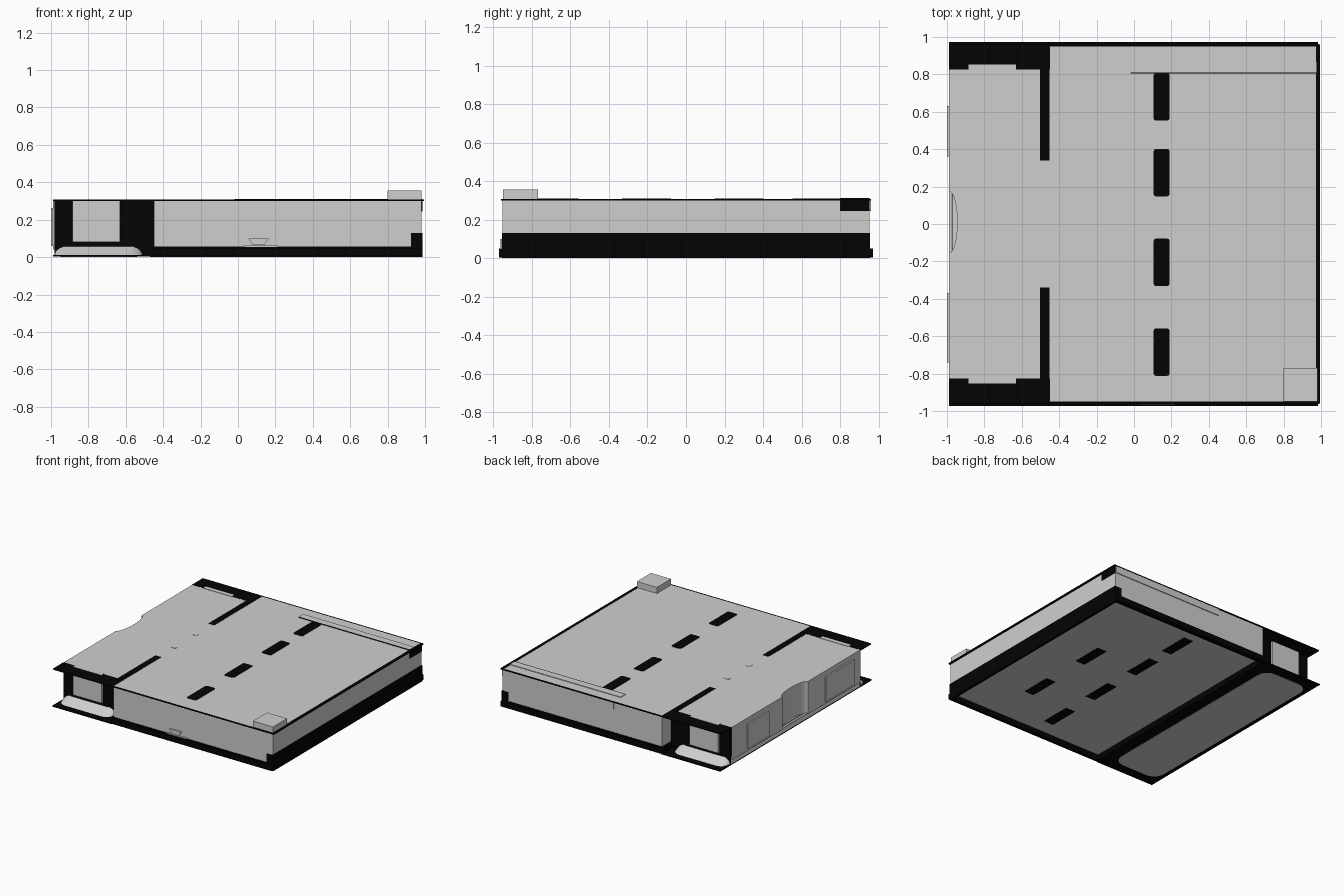
import bpy, bmesh, math

if "Cube" in bpy.data.objects:
    bpy.data.objects.remove(bpy.data.objects["Cube"])


def material(name, v):
    m = bpy.data.materials.new(name)
    m.diffuse_color = (v[0], v[1], v[2], 1)
    m.use_nodes = True
    m.node_tree.nodes["Principled BSDF"].inputs["Base Color"].default_value = m.diffuse_color
    return m


LIGHT = material("light_grey", (0.635, 0.625, 0.61))
BLACK = material("black", (0.0012, 0.0012, 0.0012))


def prism(name, outline, z0, z1, mat, inset=(0, 0), caps="bt", skip=(), flip=False):
    """Extrude an outline upwards. inset slopes the sides, caps picks bottom/top,
    skip leaves out hidden sides, flip turns the faces inwards."""
    bm = bmesh.new()
    n = len(outline)
    cx = sum(p[0] for p in outline) / n
    cy = sum(p[1] for p in outline) / n
    low = [bm.verts.new((x, y, z0)) for x, y in outline]
    top = [bm.verts.new((x - math.copysign(inset[0], x - cx), y - math.copysign(inset[1], y - cy), z1))
           for x, y in outline]
    if "b" in caps:
        bm.faces.new(low[::-1])
    if "t" in caps:
        bm.faces.new(top)
    for i in range(n):
        j = (i + 1) % n
        if i not in skip:
            bm.faces.new((low[i], low[j], top[j], top[i]))
    if flip:
        bmesh.ops.reverse_faces(bm, faces=bm.faces)
    me = bpy.data.meshes.new(name)
    bm.to_mesh(me)
    bm.free()
    me.materials.append(mat)
    ob = bpy.data.objects.new(name, me)
    bpy.context.collection.objects.link(ob)
    return ob


def box(name, x0, x1, y0, y1, z0, z1, mat, **kw):
    # side order: front, right, back, left
    return prism(name, [(x0, y0), (x1, y0), (x1, y1), (x0, y1)], z0, z1, mat, **kw)


def rounded(x0, x1, y0, y1, r, seg=6):
    pts = []
    for cx, cy, a in ((x1 - r, y1 - r, 0), (x0 + r, y1 - r, 90), (x0 + r, y0 + r, 180), (x1 - r, y0 + r, 270)):
        for i in range(seg + 1):
            t = math.radians(a + 90 * i / seg)
            pts.append((cx + r * math.cos(t), cy + r * math.sin(t)))
    return pts


# Main hall: light body, black skirt, and a light floor recessed inside the skirt
FLOOR = 0.045
box("main_hall", -0.45, 0.98, -0.953, 0.953, 0.055, 0.306, LIGHT, caps="t", skip=(3,))
box("hall_floor", -0.45, 0.97, -0.945, 0.945, FLOOR, FLOOR + 0.005, LIGHT, caps="b", skip=(0, 1, 2, 3))
box("skirt_right", 0.965, 0.986, -0.956, 0.956, 0.0, 0.13, BLACK)
box("skirt_left", -0.47, -0.44, -0.956, 0.956, 0.0, 0.055, BLACK)
box("right_plinth", 0.925, 0.984, -0.9555, 0.9555, 0.055, 0.13, BLACK, caps="", skip=(1, 3))

# Thin black roof rim
box("rim_right", 0.972, 0.995, -0.96, 0.96, 0.3, 0.308, BLACK)

# Black panels on the roof and underside
for i, y in enumerate((-0.685, -0.205, 0.275, 0.68)):
    prism("roof_panel_%d" % i, rounded(0.105, 0.19, y - 0.127, y + 0.127, 0.012, 2), 0.304, 0.309, BLACK, caps="t")
    box("floor_panel_%d" % i, 0.105, 0.19, y - 0.127, y + 0.127, FLOOR - 0.002, FLOOR, BLACK, caps="b")
for i, y in enumerate((-0.44, 0.15)):
    box("floor_side_panel_%d" % i, 0.5, 0.585, y - 0.127, y + 0.127, FLOOR - 0.002, FLOOR, BLACK, caps="b")

# Corner box on the roof
box("roof_box", 0.8, 0.98, -0.95, -0.77, 0.306, 0.356, LIGHT, caps="t")

# Back roof channel
box("channel_strip", -0.02, 0.975, 0.81, 0.867, 0.305, 0.311, LIGHT, caps="t", flip=True)
box("channel_front", -0.02, 0.975, 0.805, 0.81, 0.305, 0.311, BLACK, caps="t")
box("channel_end", 0.978, 0.986, 0.8, 0.953, 0.245, 0.311, BLACK)
box("channel_back", -0.02, 0.975, 0.95, 0.96, 0.245, 0.3, LIGHT, skip=(0,))

# Small spout on the front
spout = box("front_spout", 0.055, 0.165, -0.963, -0.95, 0.065, 0.1, LIGHT, skip=(2,), flip=True)
for v in spout.data.vertices:
    if v.co.z < 0.08:
        v.co.x = 0.11 + (v.co.x - 0.11) * 0.55
box("spout_step", 0.035, 0.21, -0.965, -0.95, 0.055, 0.062, LIGHT, skip=(2,), flip=True)

# Side wing with a curved entrance bite in its left wall
outline = [(-0.45, -0.825), (-0.45, 0.825), (-0.988, 0.825)]
bite = [(-0.988 + 0.043 * math.sin(math.pi * i / 12), 0.01 + 0.165 * math.cos(math.pi * i / 12)) for i in range(13)]
prism("side_wing", outline + bite + [(-0.988, -0.825)], 0.04, 0.306, LIGHT, caps="t", skip=(0, 1, 16))
prism("entrance_floor", bite, 0.045, 0.05, LIGHT, caps="t", flip=True)

# Wing floor: black underside with a rounded light field, and a sloped kerb
box("wing_underside", -0.988, -0.455, -0.972, 0.972, 0.003, 0.011, BLACK, caps="b", skip=(1,))
prism("wing_floor_panel", rounded(-0.95, -0.54, -0.88, 0.88, 0.09), 0.0, 0.003, LIGHT, caps="b")
prism("wing_kerb", rounded(-0.982, -0.51, -0.93, 0.93, 0.07), 0.004, 0.058, LIGHT, inset=(0.012, 0.09), caps="",
      flip=True)

for s, n in ((-1, "front"), (1, "back")):
    def yspan(a, b):
        return min(s * a, s * b), max(s * a, s * b)
    inner = (2,) if s < 0 else (0,)
    # Hall edges
    box("rim_" + n, -0.455, 0.99, *yspan(0.95, 0.962), 0.3, 0.307, BLACK, skip=inner)
    box("skirt_" + n, -0.455, 0.985, *yspan(0.94, 0.957), 0.0, 0.056, BLACK)
    box("skirt_lip_" + n, -0.455, 0.985, *yspan(0.955, 0.972), 0.006, 0.05, BLACK, skip=inner)
    box("hall_return_" + n, -0.451, -0.449, *yspan(0.83, 0.953), 0.011, 0.306, LIGHT, caps="", skip=(0, 1, 2))
    # Black end walls, roof overhang, windows and dividing strips
    box("end_wall_" + n, -0.982, -0.45, *yspan(0.825, 0.835), 0.011, 0.3, BLACK, caps="", skip=inner)
    box("roof_overhang_" + n, -0.99, -0.45, *yspan(0.825, 0.962), 0.299, 0.307, BLACK, skip=inner)
    box("floor_edge_" + n, -0.988, -0.455, *yspan(0.835, 0.972), 0.009, 0.011, BLACK, caps="t")
    prism("window_" + n, [(-0.885, s * 0.82), (-0.63, s * 0.82), (-0.63, s * 0.853), (-0.885, s * 0.853)][::s],
          0.08, 0.309, LIGHT)
    box("divider_" + n, -0.503, -0.452, *yspan(0.34, 0.83), 0.305, 0.308, BLACK, caps="t")
    prism("roof_dot_" + n, rounded(-0.492, -0.452, *yspan(0.115, 0.157), 0.01, 2), 0.305, 0.308, LIGHT, caps="t",
          flip=True)

# Raised panels on the left wall
for y0, y1, n in ((0.36, 0.63, "back"), (-0.74, -0.37, "front")):
    box("left_panel_" + n, -1.0, -0.988, y0, y1, 0.06, 0.262, LIGHT, skip=(1,))
